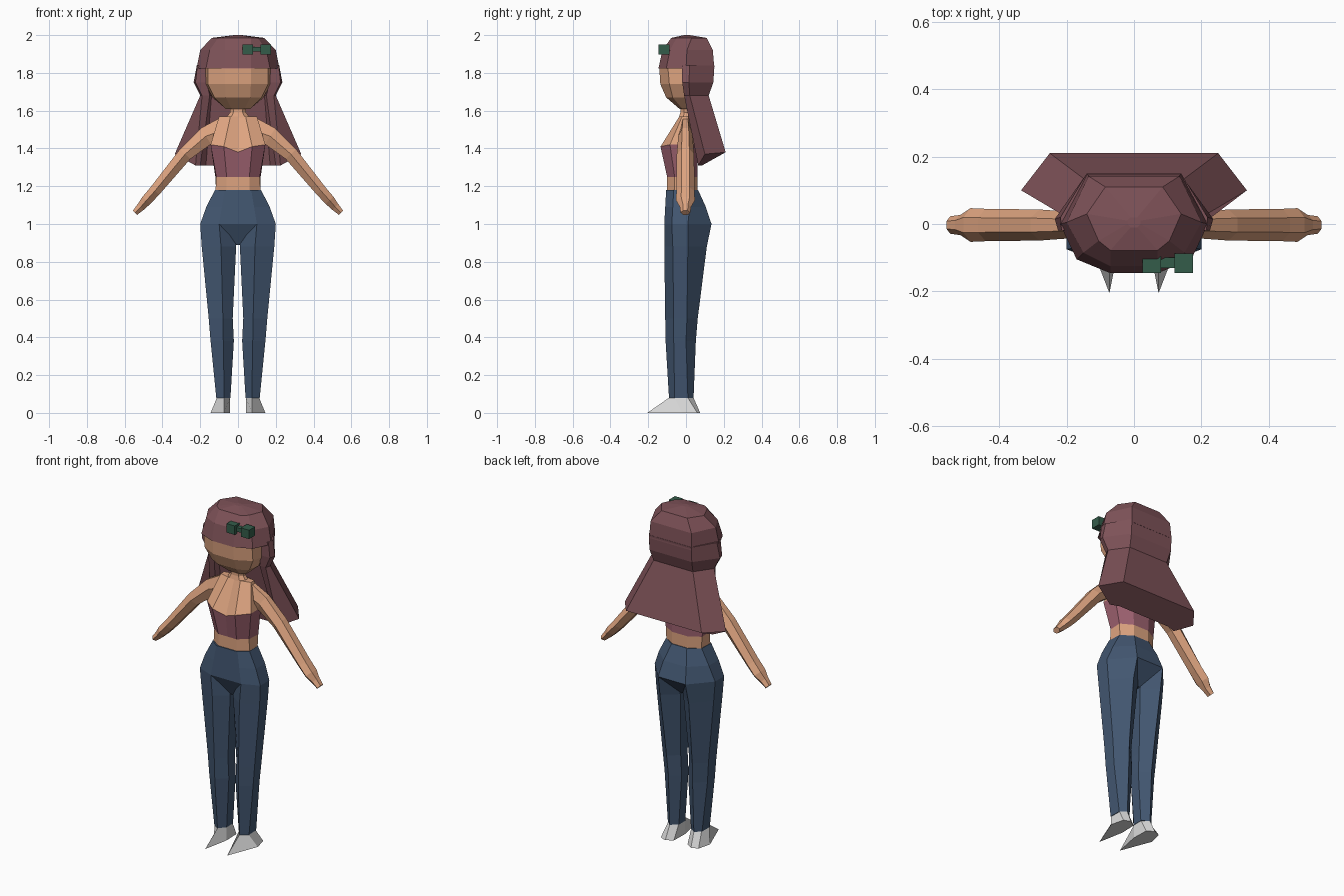
import bpy, bmesh, math
from mathutils import Vector


def material(name, r, g, b):
    m = bpy.data.materials.new(name)
    lin = [((c / 255 + 0.055) / 1.055) ** 2.4 for c in (r, g, b)]
    m.diffuse_color = (*lin, 1)
    return m


SKIN = material("skin", 222, 164, 128)
HAIR = material("dark red hair", 126, 82, 88)
TOP = material("rose fabric", 158, 98, 112)
DENIM = material("blue denim", 66, 86, 112)
SHOE = material("light grey", 218, 218, 218)
GREEN = material("dark green", 52, 92, 74)


def loft(name, rings, mats, rule=None, side=1):
    """Skin a list of equal rings and cap both ends."""
    bm = bmesh.new()
    loops = [[bm.verts.new((x * side, y, z)) for x, y, z in r] for r in rings]
    n = len(loops[0])
    bm.faces.new(loops[0])
    bm.faces.new(loops[-1])
    for k, (a, b) in enumerate(zip(loops, loops[1:])):
        for i in range(n):
            j = (i + 1) % n
            f = bm.faces.new((a[i], a[j], b[j], b[i]))
            f.material_index = rule(k) if rule else 0
    bmesh.ops.recalc_face_normals(bm, faces=bm.faces)
    me = bpy.data.meshes.new(name)
    bm.to_mesh(me)
    bm.free()
    for m in mats:
        me.materials.append(m)
    ob = bpy.data.objects.new(name, me)
    bpy.context.collection.objects.link(ob)
    return ob


def ring(z, *half):
    """Mirror a half outline (x >= 0, front to back) into a full ring."""
    pts = [p if len(p) == 3 else (*p, z) for p in half]
    return pts + [(-x, y, h) for x, y, h in reversed(pts) if x > 0]


# Head and neck
loft("head", [
    ring(1.90, (.06, -.10), (.13, -.07), (.15, 0), (.10, .10)),
    ring(1.82, (.068, -.141), (.16, -.095), (.175, 0), (.12, .10)),
    ring(1.74, (.068, -.136), (.16, -.088), (.172, 0), (.12, .09)),
    ring(1.67, (.065, -.105), (.125, -.07), (.135, 0), (.08, .07)),
    ring(1.61, (.035, -.035), (.065, -.02), (.065, 0), (.03, .04)),
], [SKIN])
loft("neck", [
    ring(1.64, (.025, -.03), (.045, -.01), (.045, .01), (.025, .03)),
    ring(1.59, (.025, -.03), (.042, -.01), (.042, .01), (.025, .03)),
    ring(1.555, (.04, -.04), (.07, -.015), (.07, .01), (.04, .03)),
], [SKIN])

# Torso: bare waist, cropped top, bare chest and shoulders
loft("torso", [
    ring(1.16, (0, -.10), (.06, -.10), (.12, -.06), (.115, .02), (.05, .06)),
    ring(1.25, (0, -.10), (.06, -.10), (.115, -.06), (.12, .02), (.05, .06)),
    ring(1.41, (0, -.115, 1.38), (.075, -.135), (.145, -.085, 1.42),
         (.145, .01, 1.42), (.06, .06, 1.42)),
    ring(1.57, (0, -.035), (.04, -.035), (.10, -.02), (.10, .012), (.04, .025)),
], [SKIN, TOP], lambda k: 1 if k == 1 else 0)

# Hair: cap with fringe, then the flared back length
loft("hair_cap", [
    ring(1.822, (.07, -.146), (.17, -.105), (.22, 0), (.14, .15)),
    ring(1.92, (.07, -.125), (.15, -.085), (.20, .005), (.135, .142)),
    ring(1.985, (.07, -.078), (.105, -.05), (.14, .03), (.085, .11)),
    ring(2.0, (.01, -.01), (.02, 0), (.02, .01), (.01, .02)),
], [HAIR])
loft("hair_length", [
    ring(1.84, (.16, .02), (.165, -.02), (.215, -.02), (.218, .02), (.14, .15)),
    ring(1.75, (.165, .02), (.165, -.02), (.225, -.02), (.235, .015), (.14, .145)),
    ring(1.68, (.14, .02), (.15, -.01), (.19, -.01), (.20, .02), (.13, .12)),
    ring(1.31, (.17, .085), (.20, .075), (.225, .065), (.335, .10, 1.37),
         (.25, .21, 1.38)),
], [HAIR])

# Hair bow: two blocks and a bar
for name, x0, x1, z0, z1, y0, y1 in (
        ("bow_left", .025, .08, 1.897, 1.95, -.145, -.088),
        ("bow_right", .12, .175, 1.897, 1.95, -.145, -.088),
        ("bow_bar", .08, .12, 1.912, 1.936, -.13, -.10)):
    loft(name, [[(x0, y0, z), (x1, y0, z), (x1, y1, z), (x0, y1, z)]
                for z in (z0, z1)], [GREEN])

# Hips of the trousers
loft("trouser_hips", [
    ring(1.18, (.07, -.105), (.122, -.065), (.118, .02), (.05, .064)),
    ring(1.09, (.085, -.11), (.168, -.07), (.165, .02), (.075, .105)),
    ring(1.00, (.10, -.115), (.20, -.075), (.20, .01), (.09, .135)),
    ring(.89, (.006, -.06), (.01, -.04), (.01, .02), (.006, .04)),
], [DENIM])


def leg_ring(z, front, outer_f, outer_b, back, inner_b, inner_f):
    return [(*p, z) for p in (front, outer_f, outer_b, back, inner_b, inner_f)]


ARM = [  # centre x, centre z, half thickness, half depth
    (.085, 1.495, .065, .03), (.17, 1.465, .05, .038), (.28, 1.37, .038, .046),
    (.44, 1.175, .03, .048), (.485, 1.125, .028, .05),
    (.515, 1.09, .022, .03), (.545, 1.06, .016, .026)]


def arm_rings():
    rings = []
    for i, (x, z, t, w) in enumerate(ARM):
        a, b = ARM[max(i - 1, 0)], ARM[min(i + 1, len(ARM) - 1)]
        d = Vector((b[0] - a[0], b[1] - a[1])).normalized()
        nx, nz = -d.y, d.x
        rings.append([(x + nx * t * u, -.003 + w * v, z + nz * t * u)
                      for u, v in ((1, -.45), (1, .45), (0, 1),
                                   (-1, .45), (-1, -.45), (0, -1))])
    return rings


for label, s in (("right", 1), ("left", -1)):
    # Trouser leg
    loft(label + "_trouser_leg", [
        leg_ring(1.00, (.10, -.115), (.20, -.075), (.20, .01), (.09, .135),
                 (.004, .06), (.004, -.06)),
        leg_ring(.88, (.09, -.115), (.192, -.07), (.19, .01), (.095, .11),
                 (.01, .04), (.01, -.06)),
        leg_ring(.50, (.08, -.11), (.155, -.065), (.152, .005), (.085, .062),
                 (.028, .01), (.028, -.055)),
        leg_ring(.38, (.078, -.108), (.145, -.065), (.142, .0), (.08, .052),
                 (.022, .01), (.022, -.055)),
        leg_ring(.08, (.073, -.09), (.115, -.06), (.113, .01), (.08, .04),
                 (.04, .01), (.04, -.05)),
    ], [DENIM], side=s)
    # Pointed shoe
    loft(label + "_shoe", [
        leg_ring(.08, (.073, -.09), (.112, -.06), (.11, .01), (.08, .04),
                 (.042, .01), (.042, -.05)),
        leg_ring(0, (.073, -.205), (.145, -.02), (.125, .06), (.085, .075),
                 (.045, .05), (.042, -.05)),
    ], [SHOE], side=s)
    # Arm with hand
    loft(label + "_arm", arm_rings(), [SKIN], side=s)
